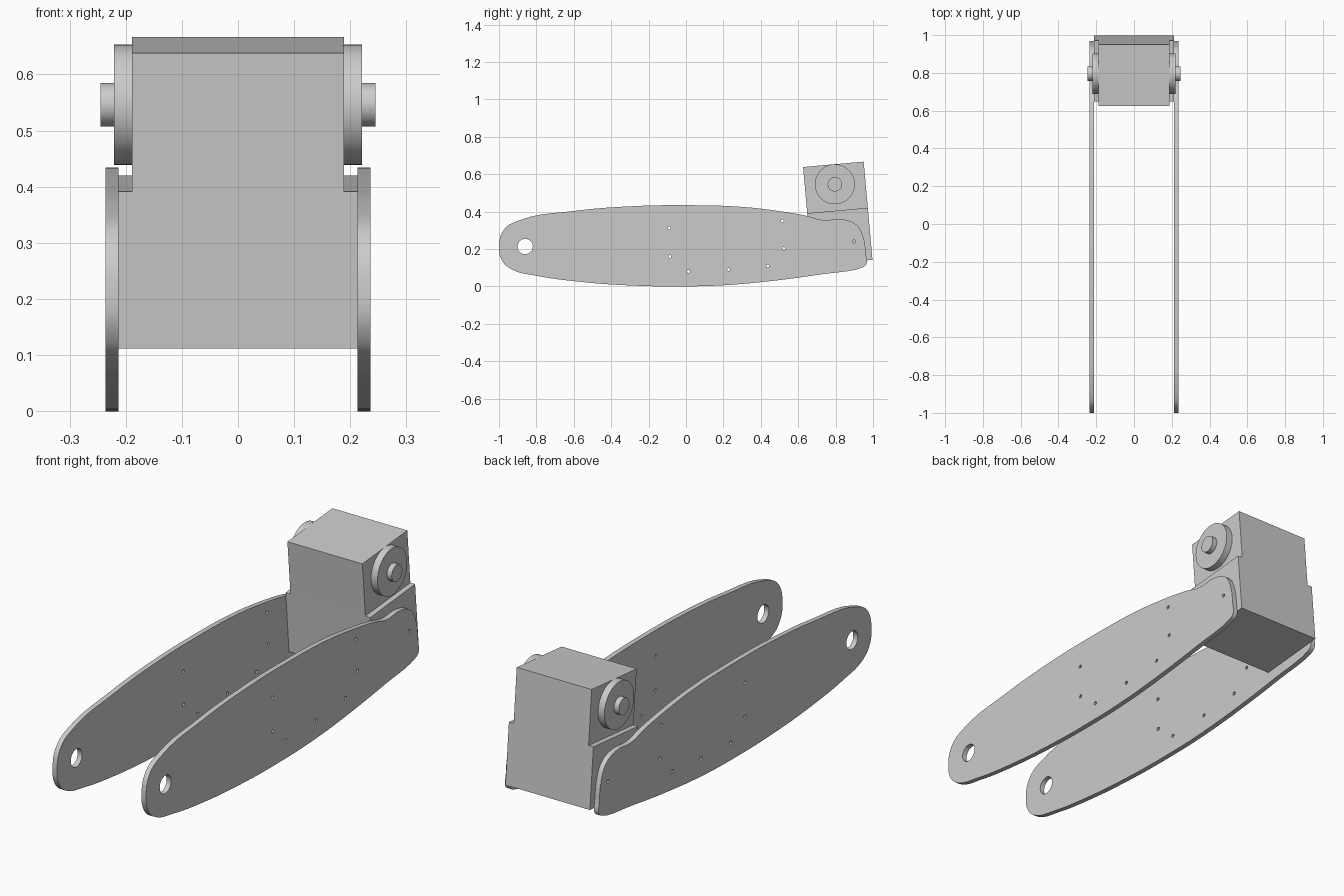
import bpy, bmesh, math
from mathutils import Vector, Matrix

cube = bpy.data.objects.get("Cube")
if cube:
    bpy.data.objects.remove(cube, do_unlink=True)

grey = bpy.data.materials.new("plain grey")
grey.use_nodes = True
COLOUR = (0.6, 0.6, 0.6, 1)
grey.diffuse_color = COLOUR
grey.node_tree.nodes["Principled BSDF"].inputs["Base Color"].default_value = COLOUR


def activate(ob):
    bpy.ops.object.select_all(action="DESELECT")
    ob.select_set(True)
    bpy.context.view_layer.objects.active = ob


def add_mesh(name, bm):
    bmesh.ops.recalc_face_normals(bm, faces=bm.faces)
    me = bpy.data.meshes.new(name)
    bm.to_mesh(me)
    bm.free()
    me.materials.append(grey)
    ob = bpy.data.objects.new(name, me)
    bpy.context.collection.objects.link(ob)
    return ob


# Tilted gearbox: a narrow upper block on a wider lower block
def block(name, half_width, corners):
    bm = bmesh.new()
    face = bm.faces.new([bm.verts.new((-half_width, y, z)) for y, z in corners])
    new = bmesh.ops.extrude_face_region(bm, geom=[face])["geom"]
    verts = [v for v in new if isinstance(v, bmesh.types.BMVert)]
    bmesh.ops.translate(bm, verts=verts, vec=(2 * half_width, 0, 0))
    return add_mesh(name, bm)


top_front, top_back = Vector((0.626, 0.638)), Vector((0.950, 0.667))
ledge_front, ledge_back = Vector((0.648, 0.391)), Vector((0.972, 0.420))
low_front, low_back = Vector((0.672, 0.112)), Vector((0.997, 0.142))
block("upper_block", 0.189, [top_front, top_back, ledge_back, ledge_front])
block("lower_block", 0.213, [ledge_front, ledge_back, low_back, low_front])


# Round flange and shaft end on each side of the upper block
def disc(name, side, radius, inner, outer):
    bm = bmesh.new()
    place = Matrix.Translation((side * (inner + outer) / 2, 0.796, 0.546))
    bmesh.ops.create_cone(bm, cap_ends=True, segments=48, radius1=radius,
                          radius2=radius, depth=outer - inner,
                          matrix=place @ Matrix.Rotation(math.pi / 2, 4, "Y"))
    ob = add_mesh(name, bm)
    activate(ob)
    bpy.ops.object.shade_smooth_by_angle(angle=math.radians(30))


# Side plate outline as (y, z), clockwise from the rounded front end
OUTLINE = [(-1, .21), (-.972, .305), (-.89, .354), (-.6, .403), (-.3, .428),
           (0, .434), (.3, .425), (.5, .402), (.64, .378), (.73, .355),
           (.84, .358), (.914, .327), (.948, .262), (.962, .17), (.964, .118),
           (.94, .1), (.72, .064), (.45, .028), (.2, .006), (0, 0),
           (-.3, .005), (-.6, .028), (-.8, .057), (-.93, .09), (-.982, .135)]
BOLTS = [(-.09, .313), (-.087, .16), (.014, .08), (.228, .09),
         (.437, .11), (.515, .35), (.523, .203), (.898, .24)]


def circle(centre, radius, sides):
    return [(centre[0] + radius * math.cos(a), centre[1] + radius * math.sin(a))
            for a in (math.tau * i / sides for i in range(sides))]


def side_plate(name, side):
    cu = bpy.data.curves.new(name, "CURVE")
    cu.dimensions, cu.fill_mode, cu.extrude = "2D", "BOTH", 0.0115
    rim = cu.splines.new("BEZIER")
    rim.bezier_points.add(len(OUTLINE) - 1)
    rim.resolution_u = 5
    rim.use_cyclic_u = True
    for p, (y, z) in zip(rim.bezier_points, OUTLINE):
        p.co = (y, z, 0)
        p.handle_left_type = p.handle_right_type = "AUTO"
    # Pivot hole and small bolt holes
    holes = [circle((-.86, .213), .041, 32)] + [circle(b, .008, 12) for b in BOLTS]
    for pts in holes:
        s = cu.splines.new("POLY")
        s.points.add(len(pts) - 1)
        s.use_cyclic_u = True
        for p, (y, z) in zip(s.points, pts):
            p.co = (y, z, 0, 1)
    cu.materials.append(grey)
    ob = bpy.data.objects.new(name, cu)
    bpy.context.collection.objects.link(ob)
    ob.rotation_euler = (math.pi / 2, 0, math.pi / 2)
    ob.location.x = side * 0.2245
    activate(ob)
    bpy.ops.object.convert(target="MESH")
    ob = bpy.context.view_layer.objects.active
    bm = bmesh.new()
    bm.from_mesh(ob.data)
    bmesh.ops.remove_doubles(bm, verts=bm.verts, dist=0.0002)
    bmesh.ops.recalc_face_normals(bm, faces=bm.faces)
    bm.to_mesh(ob.data)
    bm.free()
    bpy.ops.object.shade_smooth_by_angle(angle=math.radians(30))


for label, side in (("left", 1), ("right", -1)):
    disc(label + "_flange", side, 0.107, 0.185, 0.221)
    disc(label + "_shaft", side, 0.0385, 0.215, 0.245)
    side_plate(label + "_side_plate", side)
